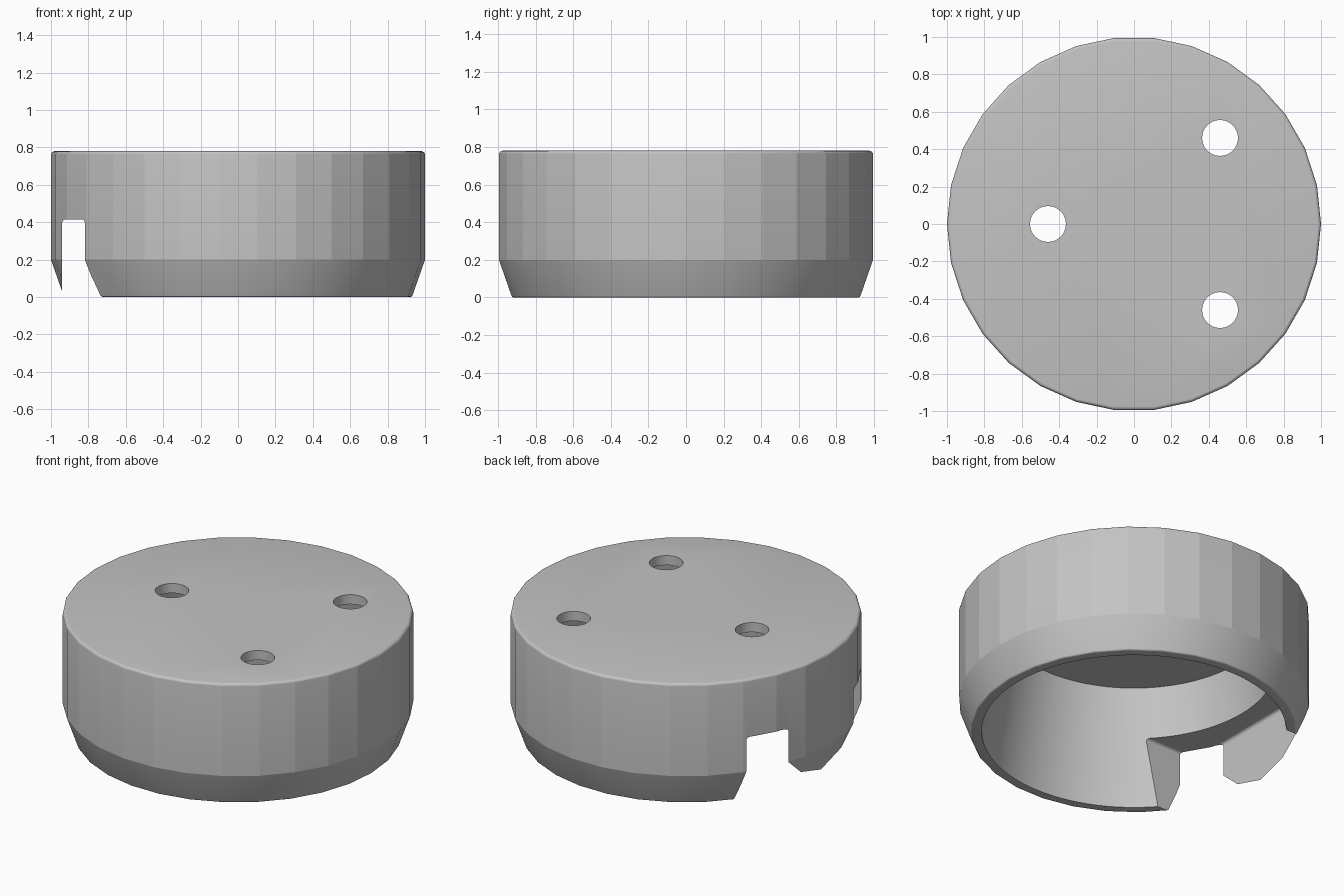
import bpy, bmesh, math
from math import radians, cos, sin, tau

cube = bpy.data.objects.get("Cube")
if cube:
    bpy.data.objects.remove(cube, do_unlink=True)

grey = bpy.data.materials.new("matte_grey")
grey.use_nodes = True
tint = (0.55, 0.55, 0.55, 1)
grey.diffuse_color = tint
grey.node_tree.nodes["Principled BSDF"].inputs["Base Color"].default_value = tint


def make_object(name, bm):
    bmesh.ops.recalc_face_normals(bm, faces=bm.faces)
    mesh = bpy.data.meshes.new(name)
    bm.to_mesh(mesh)
    bm.free()
    mesh.materials.append(grey)
    obj = bpy.data.objects.new(name, mesh)
    bpy.context.collection.objects.link(obj)
    return obj


def lathe(name, profile, sides, centre=(0, 0)):
    """Closed solid of revolution from (radius, height) points, bottom to top."""
    bm = bmesh.new()
    rings = [[bm.verts.new((centre[0] + r * cos(tau * i / sides),
                            centre[1] + r * sin(tau * i / sides), z))
              for i in range(sides)] for r, z in profile]
    for low, high in zip(rings, rings[1:]):
        for i in range(sides):
            j = (i + 1) % sides
            bm.faces.new((low[i], low[j], high[j], high[i]))
    bm.faces.new(rings[0][::-1])
    bm.faces.new(rings[-1])
    return make_object(name, bm)


def arc(r, z, radius, start, end, steps=4):
    """Points of a rounded profile corner centred on (r, z)."""
    angles = [radians(start + (end - start) * k / steps) for k in range(steps + 1)]
    return [(r + radius * cos(a), z + radius * sin(a)) for a in angles]


def cut(target, cutter):
    cutter.hide_render = True
    mod = target.modifiers.new("cut", 'BOOLEAN')
    mod.operation = 'DIFFERENCE'
    mod.solver = 'EXACT'
    mod.object = cutter
    bpy.context.view_layer.objects.active = target
    bpy.ops.object.modifier_apply(modifier=mod.name)
    bpy.data.objects.remove(cutter, do_unlink=True)


# Faceted cap body with rounded rims and a tapered skirt
height = 0.78
profile = arc(0.92, 0.014, 0.014, -90, -20) + [(1, 0.2)] + arc(0.98, height - 0.02, 0.02, 0, 90)
cap = lathe("cap_body", profile, 30)

# Smooth conical cavity, open at the bottom
cut(cap, lathe("cavity_cutter", [(0.874, -0.03), (0.755, 0.72)], 96))

# Three screw holes through the top
for x, y in ((-0.46, 0), (0.46, 0.46), (0.46, -0.46)):
    cut(cap, lathe("hole_cutter", [(0.096, 0.6), (0.096, 0.9)], 32, (x, y)))

# Side notch that leaves a thin outer tab
bm = bmesh.new()
bmesh.ops.create_cube(bm, size=1)
bmesh.ops.scale(bm, vec=(0.44, 1.14, 0.62), verts=bm.verts)
bmesh.ops.translate(bm, vec=(-0.72, 0, 0.105), verts=bm.verts)
top_edges = [e for e in bm.edges if all(v.co.z > 0.4 for v in e.verts)]
bmesh.ops.bevel(bm, geom=top_edges, offset=0.018, segments=3, profile=0.5, affect='EDGES')
cut(cap, make_object("notch_cutter", bm))

# Keep the outer facets crisp and the cavity smooth
bpy.ops.object.select_all(action='DESELECT')
cap.select_set(True)
bpy.context.view_layer.objects.active = cap
bpy.ops.object.shade_smooth_by_angle(angle=radians(11.5))
